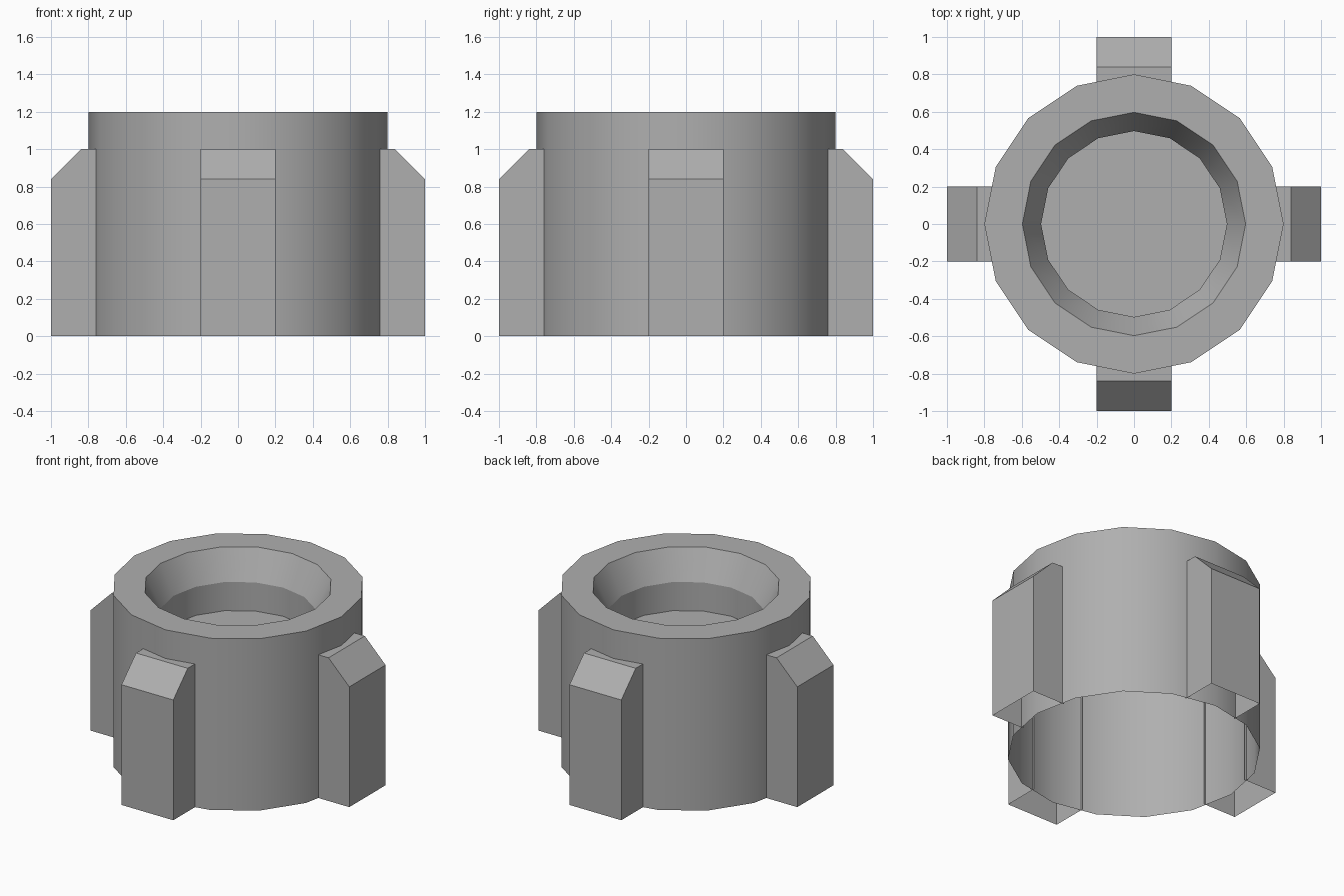
import bpy, bmesh
from math import cos, sin, pi

if "Cube" in bpy.data.objects:
    bpy.data.objects.remove(bpy.data.objects["Cube"])

SIDES = 16

# Mid grey for the whole model
grey = bpy.data.materials.new("mid_grey")
grey.diffuse_color = (0.43, 0.43, 0.43, 1)
grey.use_nodes = True
grey.node_tree.nodes["Principled BSDF"].inputs["Base Color"].default_value = grey.diffuse_color


def finish(name, bm, smooth_angle=None):
    mesh = bpy.data.meshes.new(name)
    bm.to_mesh(mesh)
    bm.free()
    mesh.materials.append(grey)
    obj = bpy.data.objects.new(name, mesh)
    bpy.context.collection.objects.link(obj)
    if smooth_angle:
        bpy.ops.object.select_all(action='DESELECT')
        obj.select_set(True)
        bpy.context.view_layer.objects.active = obj
        bpy.ops.object.shade_smooth_by_angle(angle=smooth_angle)
    return obj


# Round body: outer wall, flat rim, tapered mouth, straight cup and floor (open underneath)
profile = [(0.8, 0), (0.8, 1.2), (0.597, 1.2), (0.497, 1.0), (0.497, 0.8)]
bm = bmesh.new()
rings = [[bm.verts.new((r * cos(2 * pi * i / SIDES), r * sin(2 * pi * i / SIDES), z))
          for i in range(SIDES)] for r, z in profile]
for low, high in zip(rings, rings[1:]):
    for i in range(SIDES):
        j = (i + 1) % SIDES
        bm.faces.new((low[i], low[j], high[j], high[i]))
bm.faces.new(rings[-1])
finish("round_body", bm, smooth_angle=pi * 25 / 180)


# Chamfered ribs around the body, open at the bottom and where they enter the wall
def rib(name, turn):
    outline = [(0.745, 0), (1.0, 0), (1.0, 0.84), (0.84, 1.0), (0.745, 1.0)]
    bm = bmesh.new()
    left = [bm.verts.new((x, -0.2, z)) for x, z in outline]
    right = [bm.verts.new((x, 0.2, z)) for x, z in outline]
    bm.faces.new(left)
    bm.faces.new(right[::-1])
    for i in range(1, 4):
        bm.faces.new((left[i], right[i], right[i + 1], left[i + 1]))
    bmesh.ops.recalc_face_normals(bm, faces=bm.faces)
    obj = finish(name, bm)
    obj.rotation_euler.z = turn


for k, side in enumerate(("right", "back", "left", "front")):
    rib(side + "_rib", k * pi / 2)
